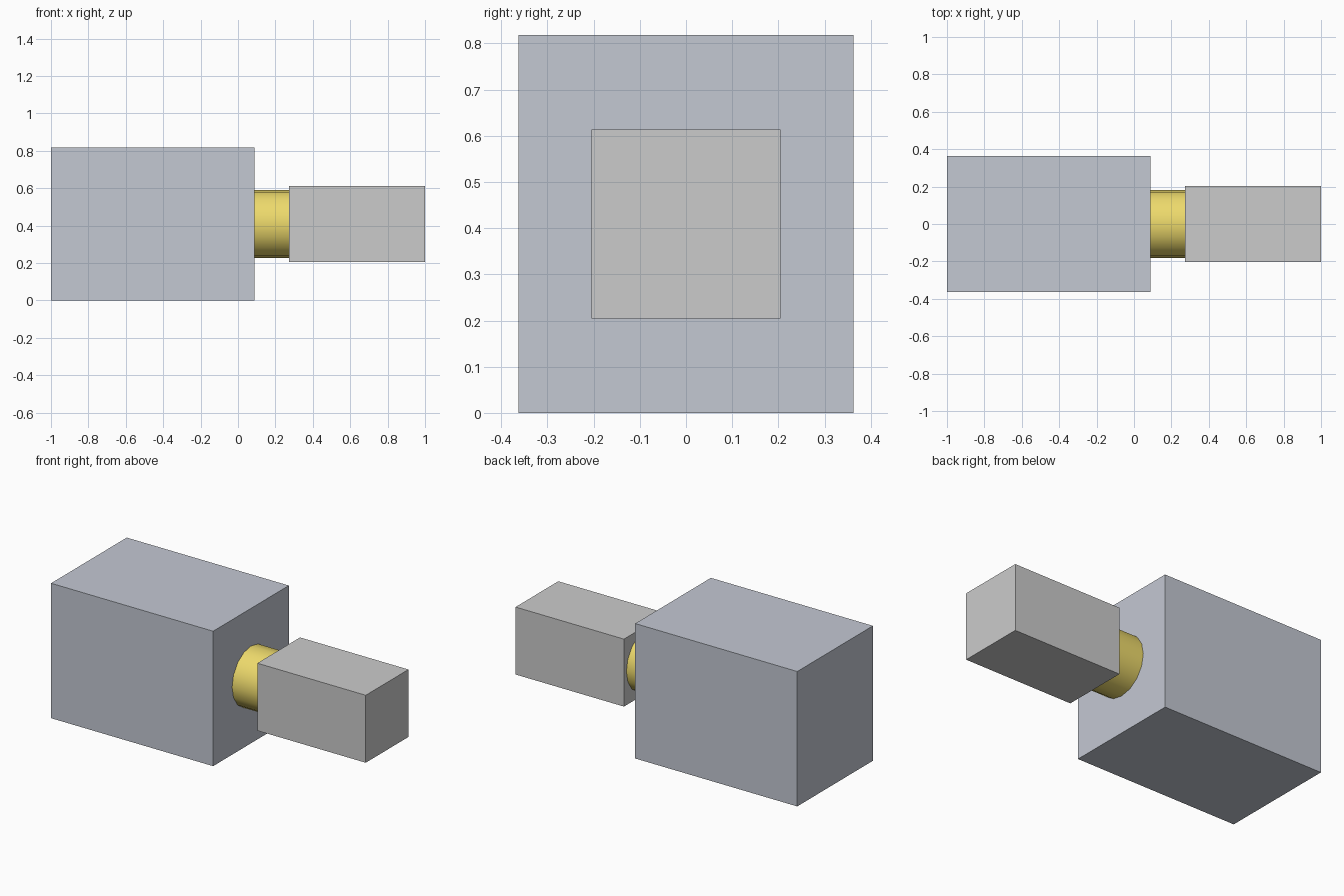
import bpy
import math

if "Cube" in bpy.data.objects:
    bpy.data.objects.remove(bpy.data.objects["Cube"])

AXIS_Z = 0.409


def material(name, rgb):
    mat = bpy.data.materials.new(name)
    mat.diffuse_color = (*rgb, 1)
    mat.use_nodes = True
    mat.node_tree.nodes["Principled BSDF"].inputs["Base Color"].default_value = mat.diffuse_color
    return mat


def block(name, x0, x1, width, height):
    bpy.ops.mesh.primitive_cube_add(size=1, location=((x0 + x1) / 2, 0, AXIS_Z))
    ob = bpy.context.object
    ob.name = name
    ob.scale = (x1 - x0, width, height)
    bpy.ops.object.transform_apply(location=False, rotation=False, scale=True)
    return ob


# large body and smaller end block
body = block("main_body", -1.0, 0.087, 0.725, 0.818)
body.data.materials.append(material("blue_grey", (0.55, 0.58, 0.65)))
block("end_block", 0.273, 1.0, 0.409, 0.409)

# round brass neck joining the two blocks
bpy.ops.mesh.primitive_cylinder_add(vertices=16, radius=0.181, depth=0.186,
                                    location=(0.18, 0, AXIS_Z),
                                    rotation=(0, math.pi / 2, 0))
neck = bpy.context.object
neck.name = "neck"
neck.data.materials.append(material("brass", (0.85, 0.70, 0.15)))
bpy.ops.object.shade_smooth_by_angle(angle=math.radians(40))
